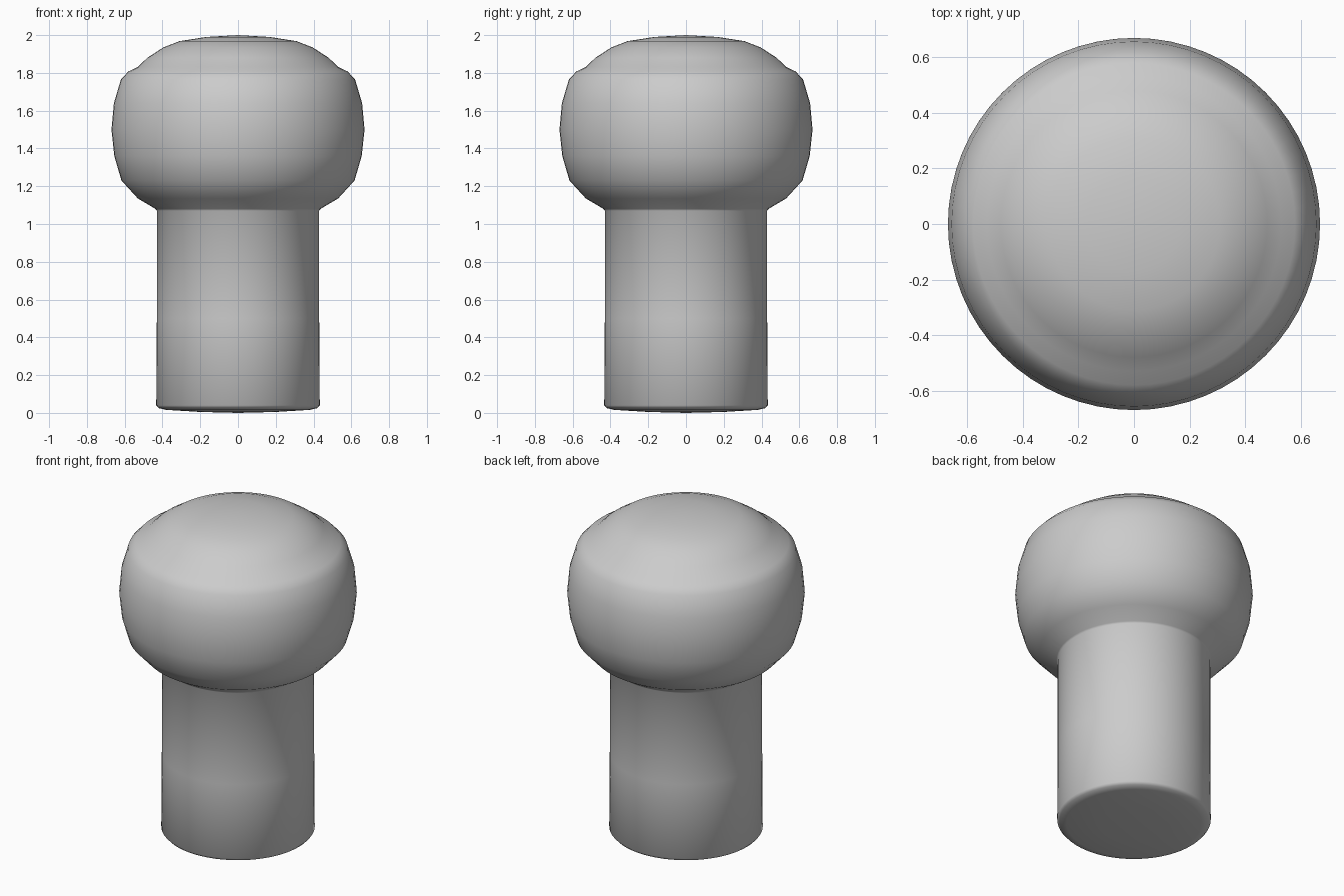
import bpy, bmesh, math

cube = bpy.data.objects.get("Cube")
if cube:
    bpy.data.objects.remove(cube, do_unlink=True)

grey = bpy.data.materials.new("plain_grey")
grey.use_nodes = True
colour = (0.6, 0.6, 0.6, 1)
grey.diffuse_color = colour
grey.node_tree.nodes["Principled BSDF"].inputs["Base Color"].default_value = colour


def lathe(name, profile, segments=64):
    """Spin a (radius, height) profile around z."""
    bm = bmesh.new()
    verts = [bm.verts.new((r, 0, z)) for r, z in profile]
    edges = [bm.edges.new(pair) for pair in zip(verts, verts[1:])]
    bmesh.ops.spin(bm, geom=verts + edges, cent=(0, 0, 0), axis=(0, 0, 1),
                   angle=math.tau, steps=segments, use_duplicate=False)
    bmesh.ops.remove_doubles(bm, verts=bm.verts, dist=0.0005)
    bmesh.ops.recalc_face_normals(bm, faces=bm.faces)
    mesh = bpy.data.meshes.new(name)
    bm.to_mesh(mesh)
    bm.free()
    mesh.materials.append(grey)
    obj = bpy.data.objects.new(name, mesh)
    bpy.context.collection.objects.link(obj)
    bpy.ops.object.select_all(action='DESELECT')
    obj.select_set(True)
    bpy.context.view_layer.objects.active = obj
    bpy.ops.object.shade_smooth_by_angle(angle=math.radians(50))
    return obj


# One continuous body: shallow domed foot, straight stem, bulging head, low crown
foot = [(0, 0), (0.2, 0.005), (0.38, 0.016), (0.42, 0.025), (0.433, 0.04)]
stem = [(0.43, 0.5), (0.43, 1.07), (0.437, 1.08)]
head = [(0.53, 1.135), (0.617, 1.23), (0.655, 1.36), (0.67, 1.5),
        (0.657, 1.64), (0.62, 1.765), (0.58, 1.808), (0.53, 1.832)]
crown = [(0.48, 1.88), (0.395, 1.935), (0.31, 1.968), (0.17, 1.99), (0, 2)]
lathe("knob_body", foot + stem + head + crown)
